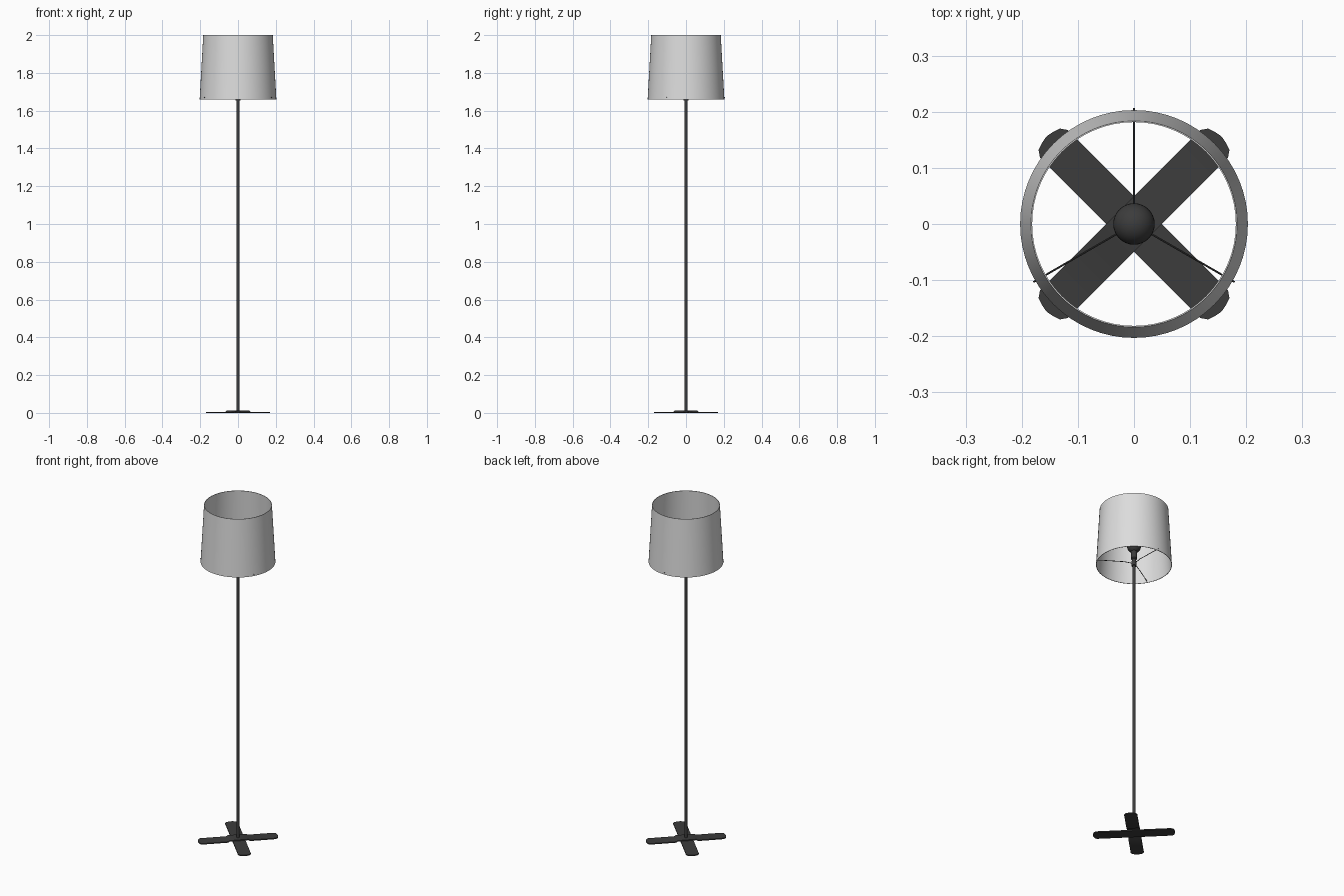
import bpy, bmesh, math
from mathutils import Matrix, Vector

if "Cube" in bpy.data.objects:
    bpy.data.objects.remove(bpy.data.objects["Cube"])


def material(name, rgb):
    m = bpy.data.materials.new(name)
    m.diffuse_color = (*rgb, 1)
    m.use_nodes = True
    m.node_tree.nodes["Principled BSDF"].inputs["Base Color"].default_value = m.diffuse_color
    return m


dark = material("dark metal", (0.045, 0.045, 0.045))
fabric = material("light grey fabric", (0.72, 0.72, 0.72))


def finish(name, bm, mat):
    bmesh.ops.recalc_face_normals(bm, faces=bm.faces)
    me = bpy.data.meshes.new(name)
    bm.to_mesh(me)
    bm.free()
    me.materials.append(mat)
    ob = bpy.data.objects.new(name, me)
    bpy.context.collection.objects.link(ob)
    bpy.ops.object.select_all(action='DESELECT')
    ob.select_set(True)
    bpy.context.view_layer.objects.active = ob
    bpy.ops.object.shade_smooth_by_angle(angle=math.radians(35))
    return ob


def lathe(name, profile, mat, sides=32, closed=False):
    """Spin an (r, z) profile round the z axis."""
    bm = bmesh.new()
    vs = [bm.verts.new((r, 0, z)) for r, z in profile]
    es = [bm.edges.new(p) for p in zip(vs, vs[1:])]
    if closed:
        es.append(bm.edges.new((vs[-1], vs[0])))
    bmesh.ops.spin(bm, geom=vs + es, cent=(0, 0, 0), axis=(0, 0, 1),
                   angle=2 * math.pi, steps=sides)
    bmesh.ops.remove_doubles(bm, verts=bm.verts, dist=1e-5)
    return finish(name, bm, mat)


def base_bar(name, angle, hump):
    """Flat bar with rounded ends; hump raises its middle over the other bar."""
    half = [(0.05, 0.035), (0.06, 0.035), (0.202, 0.035), (0.2135, 0.027),
            (0.218, 0.014), (0.22, 0.004)]
    stations = [(-x, w) for x, w in reversed(half)] + half
    bm = bmesh.new()
    rings = []
    for x, w in stations:
        z = hump if abs(x) < 0.055 else 0
        rings.append([bm.verts.new((x, y, z + h)) for y, h in
                      ((-w, 0), (w, 0), (w, 0.006), (-w, 0.006))])
    for a, b in zip(rings, rings[1:]):
        for i in range(4):
            j = (i + 1) % 4
            bm.faces.new((a[i], a[j], b[j], b[i]))
    bm.faces.new(rings[0])
    bm.faces.new(rings[-1])
    bm.transform(Matrix.Rotation(angle, 4, 'Z'))
    return finish(name, bm, dark)


def rod(name, points, radius, mat):
    """Round rod through a few points, one short cylinder per span."""
    bm = bmesh.new()
    for a, b in zip(points, points[1:]):
        a, b = Vector(a), Vector(b)
        d = b - a
        m = Matrix.Translation((a + b) / 2) @ d.to_track_quat('Z', 'Y').to_matrix().to_4x4()
        bmesh.ops.create_cone(bm, cap_ends=True, segments=10, radius1=radius,
                              radius2=radius, depth=d.length, matrix=m)
    return finish(name, bm, mat)


# Crossed foot
base_bar("lower_foot_bar", math.radians(-45), 0)
base_bar("upper_foot_bar", math.radians(45), 0.006)

# Pole
lathe("pole", [(0, 0.01), (0.008, 0.01), (0.008, 1.67), (0, 1.67)], dark, 24)

# Hub and lamp socket
lathe("socket", [(0, 1.655), (0.014, 1.655), (0.014, 1.68), (0.011, 1.682),
                 (0.011, 1.695), (0.017, 1.70), (0.017, 1.745), (0, 1.745)], dark)

# Globe bulb
R, ZC = 0.037, 1.775
lathe("bulb", [(R * math.sin(math.pi * i / 16), ZC - R * math.cos(math.pi * i / 16))
               for i in range(17)], dark)

# Three shade arms whose tips poke through the shade
for k in range(3):
    a = math.radians(90 + 120 * k)
    path = [(r * math.cos(a), r * math.sin(a), z) for r, z in
            ((0.008, 1.67), (0.05, 1.676), (0.16, 1.673), (0.207, 1.670))]
    rod(f"shade_arm_{k + 1}", path, 0.0018, dark)

# Open tapered shade with thin walls
lathe("shade", [(0.203, 1.66), (0.184, 2.0), (0.1815, 2.0), (0.2005, 1.66)],
      fabric, 64, closed=True)
